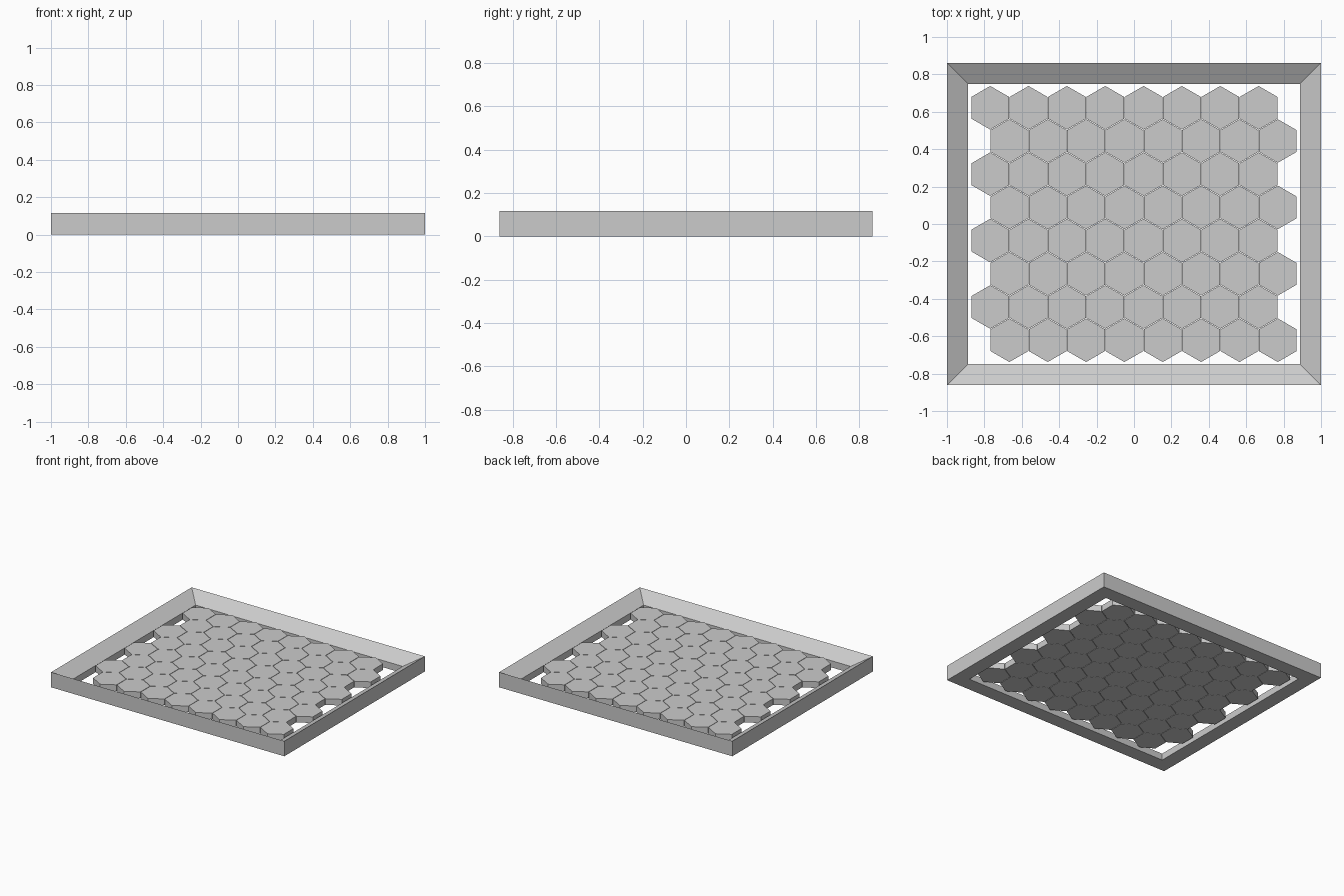
import bpy, bmesh
from math import pi, sin, cos, sqrt

if "Cube" in bpy.data.objects:
    bpy.data.objects.remove(bpy.data.objects["Cube"])


def add_object(name, bm, location=(0, 0, 0)):
    bmesh.ops.recalc_face_normals(bm, faces=bm.faces)
    mesh = bpy.data.meshes.new(name)
    bm.to_mesh(mesh)
    bm.free()
    obj = bpy.data.objects.new(name, mesh)
    obj.location = location
    bpy.context.collection.objects.link(obj)
    return obj


# Tray frame: a sloped cross-section swept round a mitred rectangle
half_x, half_y = 1.0, 0.861
profile = [(0, 0), (0, 0.117), (0.112, 0.052), (0.112, 0)]  # inset, height
bm = bmesh.new()
rings = []
for sx, sy in ((-1, -1), (1, -1), (1, 1), (-1, 1)):
    rings.append([bm.verts.new((sx * (half_x - d), sy * (half_y - d), z))
                  for d, z in profile])
for i in range(4):
    a, b = rings[i], rings[(i + 1) % 4]
    for j in range(4):
        k = (j + 1) % 4
        bm.faces.new((a[j], b[j], b[k], a[k]))
add_object("tray_frame", bm)

# Hexagonal tile, pointed towards +y
radius, bottom, top = 0.1165, 0.018, 0.066
bm = bmesh.new()
base = bm.faces.new([bm.verts.new((radius * sin(i * pi / 3),
                                   radius * cos(i * pi / 3), bottom))
                     for i in range(6)])
ext = bmesh.ops.extrude_face_region(bm, geom=[base], use_keep_orig=True)
for v in ext["geom"]:
    if isinstance(v, bmesh.types.BMVert):
        v.co.z = top
tile = add_object("hex_tile", bm)
mesh = tile.data
bpy.data.objects.remove(tile)

# Eight staggered rows of eight tiles sharing one mesh
pitch = 0.205
row_pitch = pitch * sqrt(3) / 2
for row in range(8):
    shift = pitch / 4 * (1 if row % 2 == 0 else -1)
    for col in range(8):
        obj = bpy.data.objects.new(f"hex_tile_{row}_{col}", mesh)
        obj.location = ((col - 3.5) * pitch + shift,
                        (row - 3.5) * row_pitch, 0)
        bpy.context.collection.objects.link(obj)
